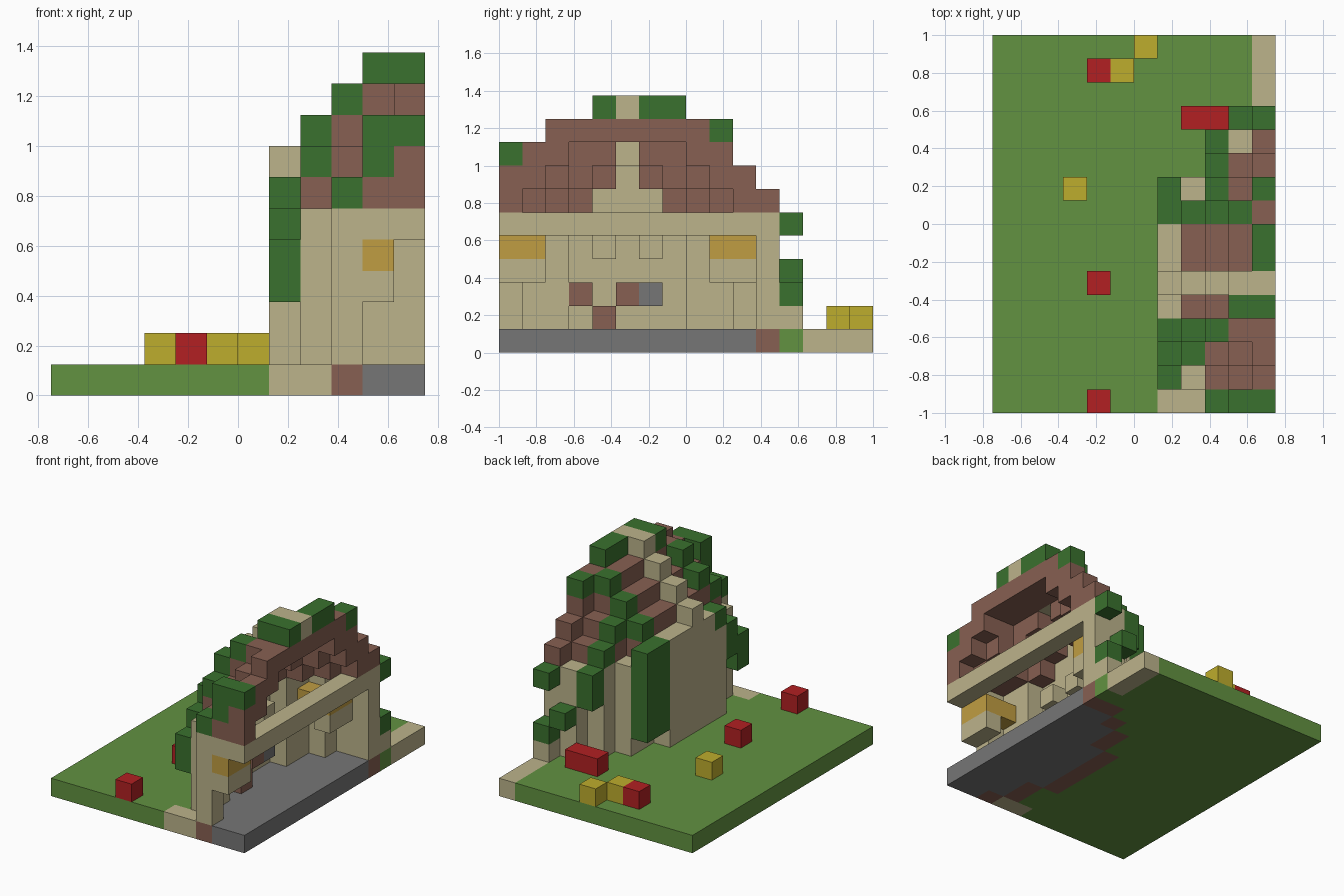
import bpy, bmesh

if "Cube" in bpy.data.objects:
    bpy.data.objects.remove(bpy.data.objects["Cube"])

U = 0.125  # block size
blocks = {}  # (i, j, k) -> (part, colour)


def linear(c):
    c /= 255
    return c / 12.92 if c <= 0.04045 else ((c + 0.055) / 1.055) ** 2.4


def material(name, *rgb):
    m = bpy.data.materials.new(name)
    col = [linear(c) for c in rgb] + [1]
    m.diffuse_color = col
    m.use_nodes = True
    m.node_tree.nodes["Principled BSDF"].inputs["Base Color"].default_value = col
    return m


MATS = {
    "grass": material("grass green", 98, 146, 65),
    "leaf": material("leaf green", 58, 113, 46),
    "plaster": material("plaster tan", 188, 179, 139),
    "brown": material("roof brown", 135, 96, 82),
    "stone": material("stone grey", 118, 118, 118),
    "red": material("petal red", 178, 32, 34),
    "yellow": material("petal yellow", 190, 173, 45),
    "amber": material("window amber", 192, 157, 66),
}


def span(v):
    return range(v[0], v[1] + 1) if isinstance(v, tuple) else (v,)


def fill(part, colour, i, j, k):
    """Fill inclusive ranges of block positions."""
    for a in span(i):
        for b in span(j):
            for c in span(k):
                blocks[a, b, c] = (part, colour)


MID = 5  # row of the ridge beam; the hut mirrors about it
WALL_START = [7, 7, 7, 8, 8, 9, 10]  # first wall column by distance from the ridge

# Ground slab with floor, footings and path
fill("ground", "grass", (0, 11), (0, 15), 0)
for j in range(12):
    s = WALL_START[abs(j - MID)]
    fill("floor", "stone", (s, 11), j, 0)
    fill("footing", "brown", s, j, 0)
fill("footing", "brown", (10, 11), 11, 0)
fill("path", "plaster", (7, 8), 0, 0)
fill("path", "plaster", 11, (13, 15), 0)

# Round wall, gable and lintel
for j in range(12):
    s = WALL_START[abs(j - MID)]
    fill("wall", "plaster", s, j, (1, 5))
fill("wall", "plaster", (10, 11), 11, (1, 5))
fill("gable", "plaster", 7, (3, 7), 6)
fill("gable", "plaster", 7, MID, 7)
fill("lintel", "plaster", 11, (0, 11), 5)
fill("lintel", "plaster", 10, 0, 5)


# Stepped roof shell
def roof_top(i, d):
    return min(i - 1, 12 - d, i - d + 1, 9)


for j in range(12):
    d = abs(j - MID)
    for i in range(8, 12):
        h = roof_top(i, d)
        if d == 0 and i < 10 or h < 6:
            continue
        low = h - 1 if d + (i < 10) >= 3 else h
        fill("roof", "brown", i, j, (max(6, low), h))

# Ridge beam climbing over the roof
for i in range(7, 12):
    fill("ridge_beam", "plaster", i, MID, min(i, 10))

# Glowing window bays on both sides of the ridge
for near, far in ((1, 0), (9, 10)):
    fill("window_bay", "plaster", 10, (min(near, far), max(near, far)), 3)
    for i, j in ((9, near), (10, near), (10, far)):
        fill("window", "amber", i, j, 4)

# Furniture along the inner wall
fill("stool", "brown", 8, 3, 2)
fill("stool", "brown", 8, 4, 1)
fill("table", "brown", 8, 5, 2)
fill("stove", "stone", 8, 6, 2)
for j in (4, 6):
    fill("shelf", "plaster", 8, j, 4)
fill("back_step", "plaster", 11, 12, 1)

# Ivy lying on the roof: one block above the shell
for i, j in ((8, 2), (8, 3), (9, 3), (10, 4), (11, 4), (11, 6), (11, 7),
             (8, 8), (9, 8), (10, 8), (9, 9), (11, 9), (9, 10), (9, 0), (11, 0)):
    fill("roof_ivy", "leaf", i, j, roof_top(i, abs(j - MID)) + 1)
fill("roof_ivy", "leaf", 10, 0, (7, 8))

# Ivy hanging on the walls
fill("wall_ivy", "leaf", 7, 1, (3, 4))
fill("wall_ivy", "leaf", 7, 2, (4, 5))
fill("wall_ivy", "leaf", 7, 3, 6)
fill("wall_ivy", "leaf", 7, (8, 9), (2, 6))
fill("wall_ivy", "leaf", 9, 11, (4, 5))
fill("wall_ivy", "leaf", 10, 12, 3)
fill("wall_ivy", "leaf", 11, 12, 2)
fill("wall_ivy", "leaf", 11, 12, 5)

# Flowers
for i, j in ((4, 0), (4, 5), (4, 14), (8, 12), (9, 12)):
    fill("red_flowers", "red", i, j, 1)
for i, j in ((3, 9), (5, 14), (6, 15)):
    fill("yellow_flowers", "yellow", i, j, 1)


# One mesh per part, keeping only exposed block sides
def build(part):
    bm = bmesh.new()
    own = {p: c for p, (n, c) in blocks.items() if n == part}
    used = sorted(set(own.values()))
    for p, colour in own.items():
        for axis in range(3):
            for side in (0, 1):
                q = list(p)
                q[axis] += 2 * side - 1
                if tuple(q) in blocks:
                    continue
                u, v = (axis + 1) % 3, (axis + 2) % 3
                ring = [(0, 0), (1, 0), (1, 1), (0, 1)]
                verts = []
                for a, b in ring if side else ring[::-1]:
                    c = list(p)
                    c[axis] += side
                    c[u] += a
                    c[v] += b
                    verts.append(bm.verts.new(((c[0] - 6) * U, (c[1] - 8) * U, c[2] * U)))
                bm.faces.new(verts).material_index = used.index(colour)
    bmesh.ops.remove_doubles(bm, verts=bm.verts[:], dist=U / 100)
    mesh = bpy.data.meshes.new(part)
    bm.to_mesh(mesh)
    bm.free()
    for colour in used:
        mesh.materials.append(MATS[colour])
    bpy.context.collection.objects.link(bpy.data.objects.new(part, mesh))


for part in sorted({n for n, c in blocks.values()}):
    build(part)
